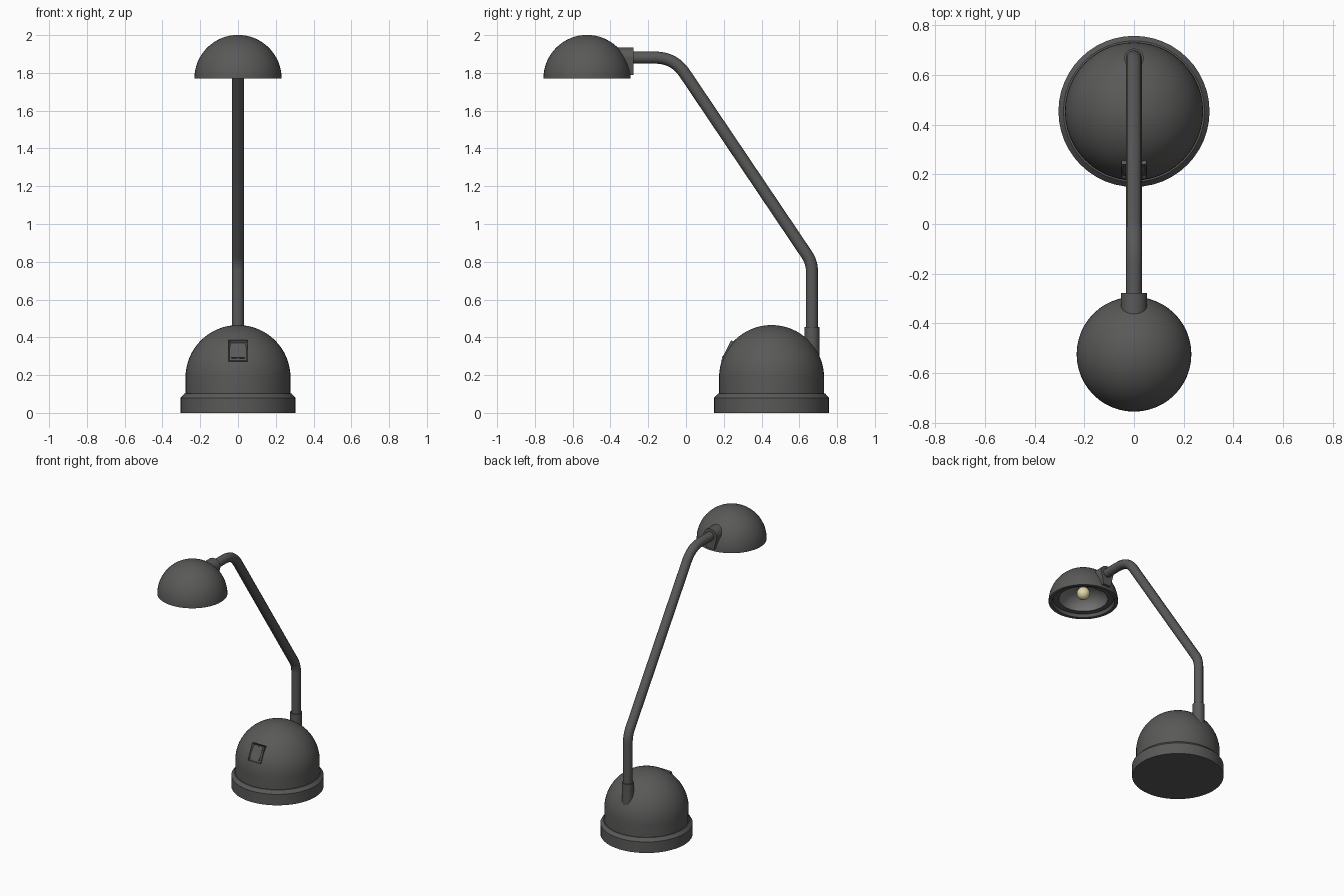
import bpy, bmesh
from math import sin, cos, pi, radians
from mathutils import Vector, Matrix

if "Cube" in bpy.data.objects:
    bpy.data.objects.remove(bpy.data.objects["Cube"])


def material(name, r, g, b):
    m = bpy.data.materials.new(name)
    m.diffuse_color = (r, g, b, 1)
    m.use_nodes = True
    m.node_tree.nodes["Principled BSDF"].inputs["Base Color"].default_value = m.diffuse_color
    return m


DARK = material("dark_grey", 0.1, 0.1, 0.098)
REFLECT = material("reflector_grey", 0.2, 0.2, 0.2)
GLOW = material("warm_bulb", 0.75, 0.68, 0.4)


def finish(ob, mat, angle=35):
    ob.data.materials.append(mat)
    bpy.ops.object.select_all(action='DESELECT')
    ob.select_set(True)
    bpy.context.view_layer.objects.active = ob
    bpy.ops.object.shade_smooth_by_angle(angle=radians(angle))
    return ob


def from_bmesh(name, bm, mat):
    bmesh.ops.recalc_face_normals(bm, faces=bm.faces)
    me = bpy.data.meshes.new(name)
    bm.to_mesh(me)
    bm.free()
    ob = bpy.data.objects.new(name, me)
    bpy.context.collection.objects.link(ob)
    return finish(ob, mat)


def lathe(name, profile, y, mat, steps=48):
    """Spin (radius, z) points around a vertical axis at the given y."""
    bm = bmesh.new()
    vs = [bm.verts.new((r, 0, z)) for r, z in profile]
    es = [bm.edges.new(p) for p in zip(vs, vs[1:])]
    bmesh.ops.spin(bm, geom=vs + es, cent=(0, 0, 0), axis=(0, 0, 1),
                   angle=2 * pi, steps=steps, use_duplicate=False)
    bmesh.ops.remove_doubles(bm, verts=bm.verts, dist=1e-5)
    ob = from_bmesh(name, bm, mat)
    ob.location.y = y
    return ob


def arc(r, z, a0, a1, n):
    return [(r * cos(radians(a0 + (a1 - a0) * i / n)),
             z + r * sin(radians(a0 + (a1 - a0) * i / n))) for i in range(n + 1)]


def extrude_outline(name, outline, vec, mat, matrix=Matrix()):
    bm = bmesh.new()
    f = bm.faces.new([bm.verts.new(p) for p in outline])
    ext = bmesh.ops.extrude_face_region(bm, geom=[f], use_keep_orig=True)
    bmesh.ops.translate(bm, vec=vec, verts=[
        v for v in ext["geom"] if isinstance(v, bmesh.types.BMVert)])
    bm.transform(matrix)
    return from_bmesh(name, bm, mat)


def rounded(points, trims, n=8):
    """Replace inner corners of a path by smooth bends."""
    out = [points[0]]
    for a, b, c, t in zip(points, points[1:], points[2:], trims):
        p, q = b + (a - b).normalized() * t, b + (c - b).normalized() * t
        for i in range(n + 1):
            s = i / n
            out.append(p * (1 - s) ** 2 + b * 2 * s * (1 - s) + q * s * s)
    return out + [points[-1]]


# Base: stepped foot and domed housing
BY = 0.453
lathe("base_foot", [(0, 0), (0.304, 0), (0.304, 0.08), (0.284, 0.102), (0, 0.102)], BY, DARK)
lathe("base_dome", [(0, 0.09), (0.278, 0.09)] + arc(0.278, 0.187, 0, 90, 16), BY, DARK)

# Arm socket
lathe("arm_socket", [(0, 0.2), (0.039, 0.2), (0.039, 0.455), (0, 0.455)], 0.667, DARK, 24)

# Bent tubular arm
path = rounded([Vector((0, 0.667, 0.3)), Vector((0, 0.667, 0.797)),
                Vector((0, -0.063, 1.881)), Vector((0, -0.32, 1.881))], [0.05, 0.1])
cu = bpy.data.curves.new("arm", 'CURVE')
cu.dimensions = '3D'
cu.bevel_depth = 0.032
cu.bevel_resolution = 4
cu.use_fill_caps = True
sp = cu.splines.new('POLY')
sp.points.add(len(path) - 1)
for pt, co in zip(sp.points, path):
    pt.co = (*co, 1)
arm = bpy.data.objects.new("arm", cu)
bpy.context.collection.objects.link(arm)
bpy.context.view_layer.objects.active = arm
arm.select_set(True)
bpy.ops.object.convert(target='MESH')
finish(bpy.context.view_layer.objects.active, DARK)

# Shade: hollow hemisphere with a thick rim
SY = -0.524
lathe("shade", arc(0.231, 1.77, 90, 0, 16) + [(0.208, 1.77), (0.2, 1.792), (0.163, 1.792)], SY, DARK)
lathe("reflector", [(0.163, 1.792), (0.15, 1.82), (0.125, 1.85), (0.09, 1.873), (0.045, 1.885), (0, 1.887)],
      SY, REFLECT)

# Bulb with its holder
lathe("bulb_holder", [(0, 1.895), (0.032, 1.895), (0.032, 1.86), (0, 1.86)], SY, DARK, 24)
lathe("bulb", [(0, 1.79)] + arc(0.044, 1.834, -80, 45, 10) + [(0.022, 1.875), (0, 1.875)], SY, GLOW, 24)

# Bracket joining arm and shade: round top, tapered bottom
top = [(0.053 * cos(pi * i / 16), -0.277, 1.881 + 0.053 * sin(pi * i / 16)) for i in range(17)]
extrude_outline("shade_bracket", top + [(-0.03, -0.277, 1.79), (0.03, -0.277, 1.79)],
                (0, -0.09, 0), DARK)

# Rocker switch, leaning back with the dome: frame, recess and rocker
tilt = Matrix.Translation((0, 0.212, 0.33)) @ Matrix.Rotation(radians(-26), 4, 'X')


def rect(w, z0, z1, y):
    return [(-w, y, z0), (w, y, z0), (w, y, z1), (-w, y, z1)]


bm = bmesh.new()
bmesh.ops.create_cube(bm, size=1, matrix=Matrix.Translation((0, 0.03, 0)) @ Matrix.Diagonal((0.1, 0.06, 0.122, 1)))
bm.faces.ensure_lookup_table()
front = min(bm.faces, key=lambda f: f.calc_center_median().y)
bmesh.ops.inset_region(bm, faces=[front], thickness=0.013)
bmesh.ops.translate(bm, vec=(0, 0.012, 0), verts=front.verts)
bm.transform(tilt)
from_bmesh("switch_frame", bm, DARK)
side = [(-0.034, 0.02, -0.044), (-0.034, -0.004, -0.044), (-0.034, 0.003, 0.0),
        (-0.034, 0.006, 0.044), (-0.034, 0.02, 0.044)]
extrude_outline("switch_rocker", side, (0.068, 0, 0), DARK, tilt)
